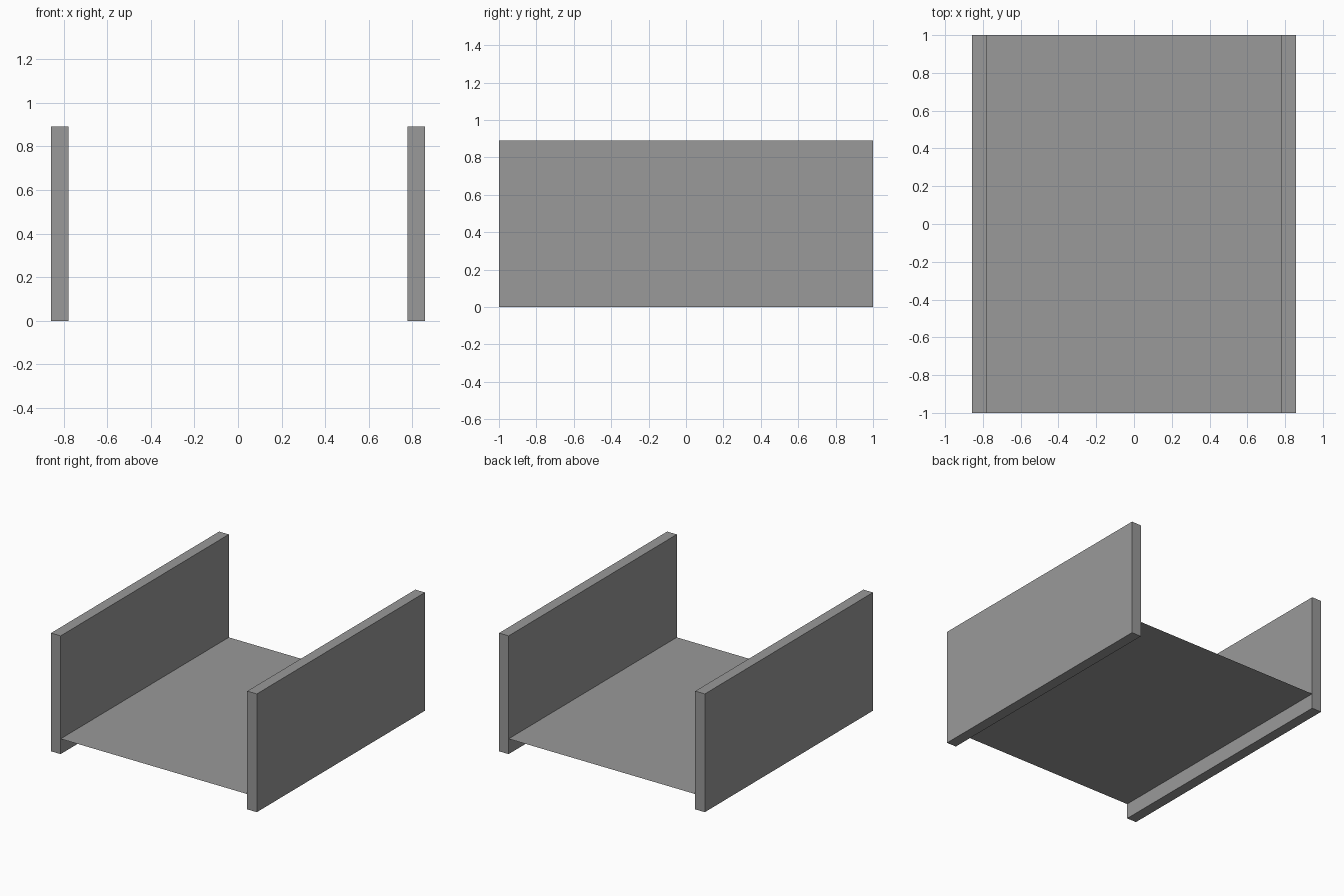
import bpy
import bmesh
from mathutils import Matrix, Vector

cube = bpy.data.objects.get("Cube")
if cube:
    bpy.data.objects.remove(cube, do_unlink=True)

HALF_WIDTH, LENGTH, HEIGHT = 0.857, 2.0, 0.89
WALL, DECK_Z = 0.08, 0.115

grey = bpy.data.materials.new("plain_grey")
grey.use_nodes = True
colour = (0.32, 0.32, 0.32, 1)
grey.diffuse_color = colour
grey.node_tree.nodes["Principled BSDF"].inputs["Base Color"].default_value = colour


def add_part(name, create, centre, size):
    """Make a primitive, scaled to size and placed at its centre."""
    bm = bmesh.new()
    place = Matrix.LocRotScale(Vector(centre), None, Vector(size))
    create(bm, matrix=place)
    mesh = bpy.data.meshes.new(name)
    bm.to_mesh(mesh)
    bm.free()
    mesh.materials.append(grey)
    bpy.context.collection.objects.link(bpy.data.objects.new(name, mesh))


def cube_shape(bm, matrix):
    bmesh.ops.create_cube(bm, size=1, matrix=matrix)


def sheet_shape(bm, matrix):
    bmesh.ops.create_grid(bm, x_segments=1, y_segments=1, size=0.5, matrix=matrix)


# Side walls
for name, side in (("left_wall", 1), ("right_wall", -1)):
    add_part(name, cube_shape, (side * (HALF_WIDTH - WALL / 2), 0, HEIGHT / 2),
             (WALL, LENGTH, HEIGHT))

# Thin deck running through both walls
add_part("deck", sheet_shape, (0, 0, DECK_Z), (2 * HALF_WIDTH, LENGTH, 1))
